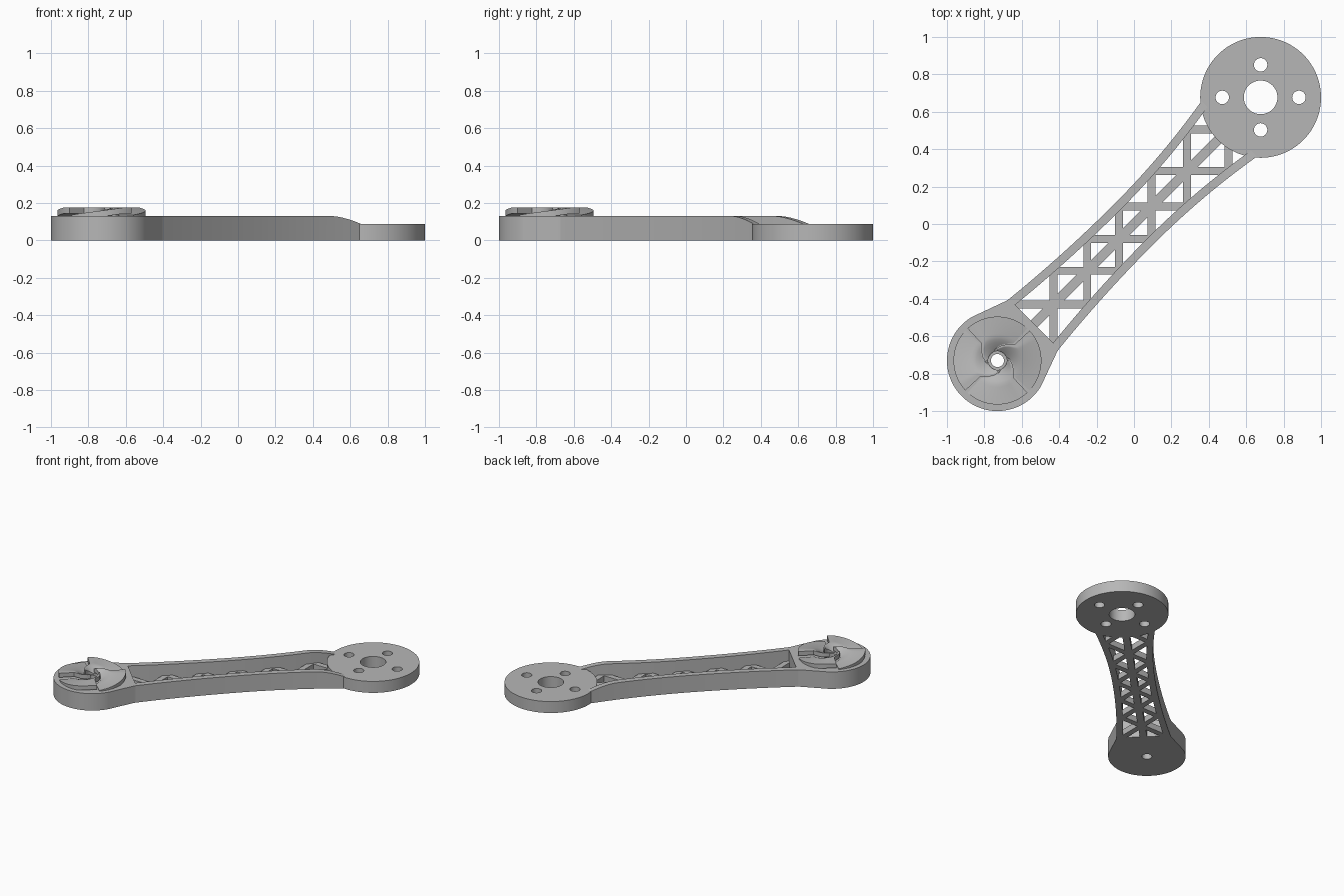
import bpy, bmesh, math
from mathutils import Vector

cube = bpy.data.objects.get("Cube")
if cube:
    bpy.data.objects.remove(cube, do_unlink=True)

grey = bpy.data.materials.new("light grey plastic")
grey.use_nodes = True
GREY = (0.47, 0.47, 0.47, 1)
grey.diffuse_color = GREY
grey.node_tree.nodes["Principled BSDF"].inputs["Base Color"].default_value = GREY

S = math.sqrt(0.5)
MOTOR = Vector((0.677, 0.677))
FOOT = Vector((-0.73, -0.73))
RAIL_TOP, PAD_TOP, WEB_TOP = 0.13, 0.088, 0.045


def world(u, v):
    """Arm coordinates (along, across) to x, y."""
    return Vector((S * (u - v), S * (u + v)))


def finish(name, bm):
    bmesh.ops.recalc_face_normals(bm, faces=bm.faces)
    mesh = bpy.data.meshes.new(name)
    bm.to_mesh(mesh)
    bm.free()
    mesh.materials.append(grey)
    ob = bpy.data.objects.new(name, mesh)
    bpy.context.collection.objects.link(ob)
    bpy.ops.object.select_all(action="DESELECT")
    ob.select_set(True)
    bpy.context.view_layer.objects.active = ob
    bpy.ops.object.shade_smooth_by_angle(angle=math.radians(30))
    return ob


def circle(c, r, n=48):
    return [c + r * Vector((math.cos(a), math.sin(a)))
            for a in (math.tau * i / n for i in range(n))]


def plate(name, loops, top):
    """Flat plate from an outline and any hole outlines."""
    bm = bmesh.new()
    edges = []
    for loop in loops:
        vs = [bm.verts.new((p.x, p.y, 0)) for p in loop]
        edges += [bm.edges.new((a, b)) for a, b in zip(vs, vs[1:] + vs[:1])]
    bmesh.ops.triangle_fill(bm, edges=edges, use_beauty=True)
    res = bmesh.ops.extrude_face_region(bm, geom=bm.faces[:])
    for g in res["geom"]:
        if isinstance(g, bmesh.types.BMVert):
            g.co.z = top
    return finish(name, bm)


def loft(name, sections):
    """Solid through a row of four-cornered sections."""
    bm = bmesh.new()
    rows = [[bm.verts.new(p) for p in s] for s in sections]
    for a, b in zip(rows, rows[1:]):
        for i in range(4):
            j = (i + 1) % 4
            bm.faces.new((a[i], a[j], b[j], b[i]))
    bm.faces.new(rows[0])
    bm.faces.new(rows[-1])
    return finish(name, bm)


def half_width(u):
    return 0.15 + (0.115 if u > 0 else 0.068) * u * u


# Motor pad with centre bore and four screw holes
holes = [circle(MOTOR, 0.09)]
for dx, dy in ((0.205, 0), (-0.205, 0), (0, 0.174), (0, -0.174)):
    holes.append(circle(MOTOR + Vector((dx, dy)), 0.036, 24))
plate("motor_pad", [circle(MOTOR, 0.323, 96)] + holes, PAD_TOP)

# Foot hub, flaring into the arm
foot_u = FOOT.x / S
outline = []
for i in range(61):
    a = math.radians(75 + 210 * i / 60)
    outline.append(world(foot_u + 0.27 * math.cos(a), 0.27 * math.sin(a)))
outline += [world(u, v) for u, v in
            ((-0.775, -0.193), (-0.755, -0.188), (-0.755, 0.188), (-0.775, 0.193))]
plate("foot_hub", [outline, circle(FOOT, 0.035, 24)], RAIL_TOP)

# Curved side rails, dipping down to the pad
for side, label in ((1, "left_back"), (-1, "right_front")):
    sections = []
    for i in range(49):
        u = -0.775 + 1.5 * i / 48
        dip = max(0, (u - 0.52) / 0.2)
        z = max(PAD_TOP - 0.002, RAIL_TOP - 0.042 * dip ** 1.7)
        w = half_width(u)
        outer, inner = world(u, side * w), world(u, side * (w - 0.045))
        sections.append([(*outer, 0), (*inner, 0), (*inner, z), (*outer, z)])
    loft(label + "_rail", sections)


def bar(name, a, b, width):
    n = (b - a).normalized().orthogonal() * width / 2
    plate(name, [[a + n, b + n, b - n, a - n]], WEB_TOP)


# Truss web between the rails
bar("web_spine", world(-0.78, 0), world(0.66, 0), 0.05)
for t in (-0.43, -0.25, -0.08, 0.093, 0.283, 0.505):
    mid = Vector((t, t))
    for name, axis, way in (("web_cross_x", Vector((1, 0)), -1),
                            ("web_cross_y", Vector((0, 1)), -1),
                            ("web_cross_x", Vector((1, 0)), 1),
                            ("web_cross_y", Vector((0, 1)), 1)):
        if way > 0 and t > 0.4:
            continue  # hidden by the pad, and would block its screw holes
        # walk outwards until the bar reaches the rail
        length = 0.0
        while length < 0.4:
            p = mid + axis * way * length
            u, v = S * (p.x + p.y), S * (p.y - p.x)
            if abs(v) > half_width(u) - 0.025 or u < -0.78:
                break
            length += 0.005
        bar(name, mid, mid + axis * way * length, 0.042)

# Four spiral locking ramps on the foot hub
for k in range(4):
    bm = bmesh.new()
    NA, NR = 24, 12
    grid = []
    for i in range(NA + 1):
        f = i / NA
        z = 0.136 + 0.04 * min(1, f * 1.15)
        row = []
        for j in range(NR + 1):
            r = 0.05 + 0.185 * j / NR
            swirl = max(0, (0.125 - r) / 0.075) ** 1.3 * 1.2
            a = math.radians(-43 + 90 * k + 86 * f) + swirl
            p = FOOT + r * Vector((math.cos(a), math.sin(a)))
            row.append([bm.verts.new((p.x, p.y, z - d)) for d in (0, 0.032)])
        grid.append(row)
    for i in range(NA):
        for j in range(NR):
            for s in (0, 1):
                bm.faces.new((grid[i][j][s], grid[i + 1][j][s],
                              grid[i + 1][j + 1][s], grid[i][j + 1][s]))
    rim = [grid[i][0] for i in range(NA)] + [grid[NA][j] for j in range(NR)]
    rim += [grid[i][NR] for i in range(NA, 0, -1)] + [grid[0][j] for j in range(NR, 0, -1)]
    for a, b in zip(rim, rim[1:] + rim[:1]):
        bm.faces.new((a[0], b[0], b[1], a[1]))
    finish("locking_ramp", bm)
